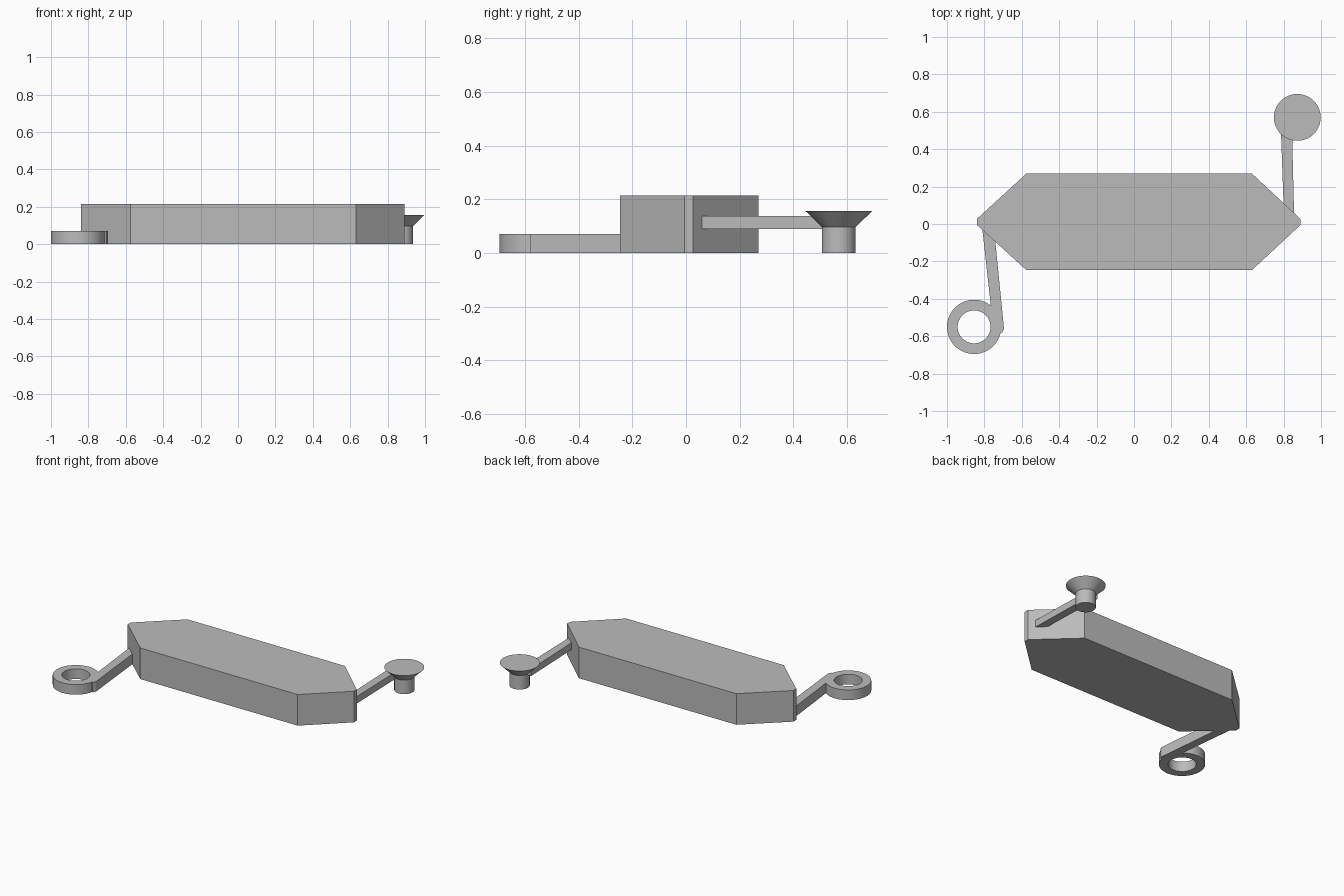
import bpy, bmesh, math

cube = bpy.data.objects.get("Cube")
if cube:
    bpy.data.objects.remove(cube, do_unlink=True)

grey = bpy.data.materials.new("plain_grey")
grey.use_nodes = True
colour = (0.5, 0.5, 0.5, 1)
grey.diffuse_color = colour
grey.node_tree.nodes["Principled BSDF"].inputs["Base Color"].default_value = colour


def finish(name, bm, location=(0, 0, 0), smooth=False):
    bmesh.ops.recalc_face_normals(bm, faces=bm.faces)
    mesh = bpy.data.meshes.new(name)
    bm.to_mesh(mesh)
    bm.free()
    mesh.materials.append(grey)
    obj = bpy.data.objects.new(name, mesh)
    obj.location = location
    bpy.context.collection.objects.link(obj)
    if smooth:
        bpy.ops.object.select_all(action='DESELECT')
        obj.select_set(True)
        bpy.context.view_layer.objects.active = obj
        bpy.ops.object.shade_smooth_by_angle(angle=math.radians(30))
    return obj


def prism(name, outline, bottom, top):
    """Extrude a flat outline straight up."""
    bm = bmesh.new()
    face = bm.faces.new([bm.verts.new((x, y, bottom)) for x, y in outline])
    new = bmesh.ops.extrude_face_region(bm, geom=[face], use_keep_orig=True)["geom"]
    verts = [v for v in new if isinstance(v, bmesh.types.BMVert)]
    bmesh.ops.translate(bm, verts=verts, vec=(0, 0, top - bottom))
    return finish(name, bm)


def lathe(name, profile, location, closed=False, steps=64):
    """Turn a (radius, height) profile around z; open profiles get end caps."""
    bm = bmesh.new()
    rings = []
    for r, z in profile:
        rings.append([bm.verts.new((r * math.cos(a), r * math.sin(a), z))
                      for a in (math.tau * i / steps for i in range(steps))])
    pairs = list(zip(rings, rings[1:]))
    if closed:
        pairs.append((rings[-1], rings[0]))
    else:
        bm.faces.new(rings[0])
        bm.faces.new(rings[-1])
    for a, b in pairs:
        for i in range(steps):
            j = (i + 1) % steps
            bm.faces.new((a[i], a[j], b[j], b[i]))
    return finish(name, bm, location, smooth=True)


# Long body with tapered, blunt ends
prism("body", [(-0.84, 0.027), (-0.84, -0.005), (-0.575, -0.247), (0.63, -0.247),
               (0.89, -0.005), (0.89, 0.027), (0.63, 0.27), (-0.575, 0.27)], 0, 0.215)

# Ring loop and its arm
lathe("ring_loop", [(0.145, 0), (0.145, 0.07), (0.088, 0.07), (0.088, 0)],
      (-0.855, -0.55, 0), closed=True)
prism("ring_arm", [(-0.815, 0.01), (-0.75, -0.575), (-0.705, -0.58),
                   (-0.695, -0.56), (-0.752, 0.01)], 0, 0.07)

# Flared peg and its arm
lathe("flared_peg", [(0.063, 0), (0.063, 0.097), (0.125, 0.157)], (0.873, 0.57, 0))
prism("peg_arm", [(0.803, 0.01), (0.857, 0.01), (0.843, 0.575), (0.783, 0.575)],
      0.09, 0.138)
